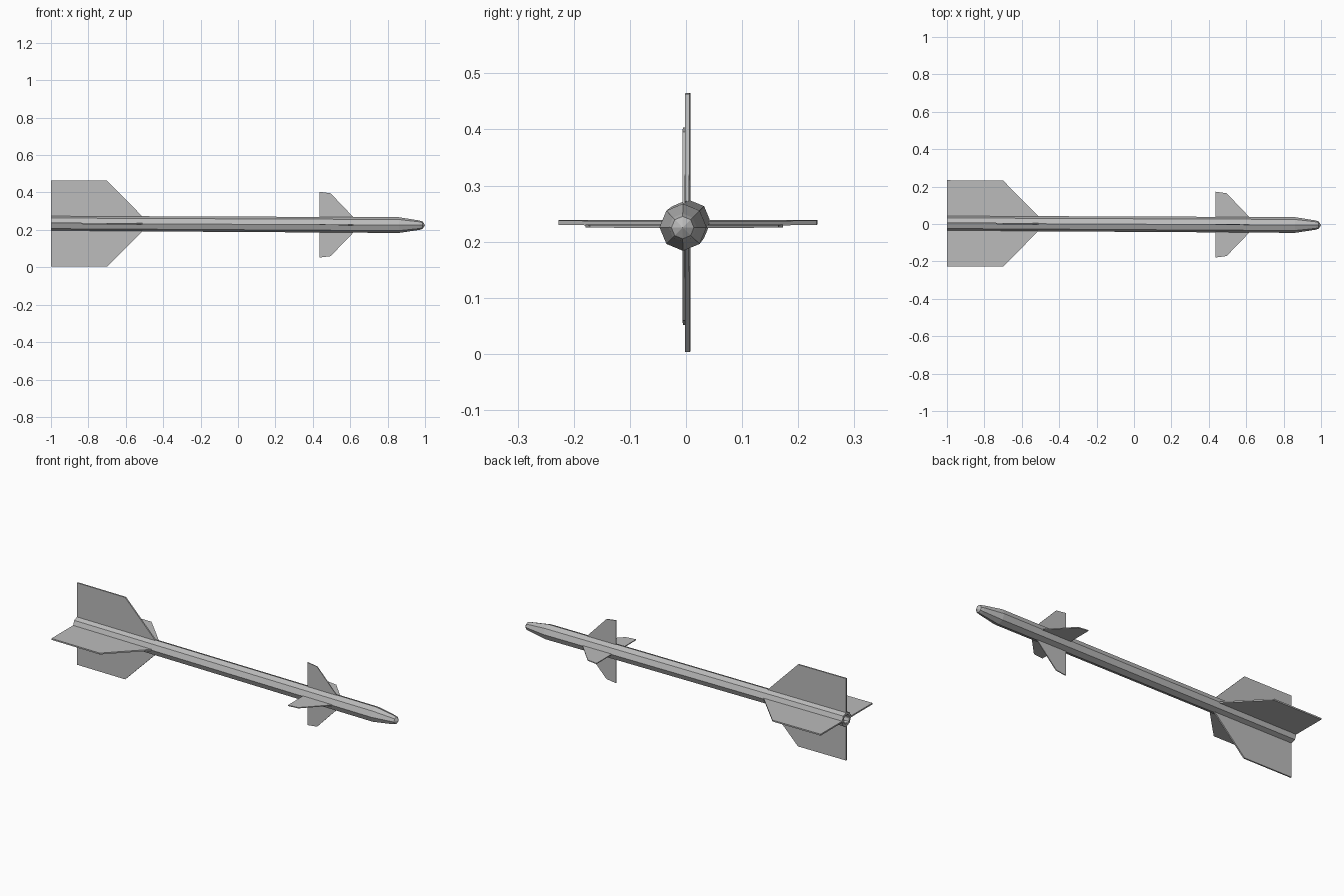
import bpy, bmesh, math
from mathutils import Matrix, Vector

if "Cube" in bpy.data.objects:
    bpy.data.objects.remove(bpy.data.objects["Cube"], do_unlink=True)

grey = bpy.data.materials.new("plain_grey")
grey.use_nodes = True
colour = (0.5, 0.5, 0.5, 1)
grey.diffuse_color = colour
grey.node_tree.nodes["Principled BSDF"].inputs["Base Color"].default_value = colour


def along_axis(p):
    """Place a point on the slightly tilted centre line."""
    return Vector((p[0], p[1] - 0.001 - 0.005 * p[0], p[2] + 0.23 - 0.005 * p[0]))


def finish(name, bm):
    bmesh.ops.recalc_face_normals(bm, faces=bm.faces)
    mesh = bpy.data.meshes.new(name)
    bm.to_mesh(mesh)
    bm.free()
    mesh.materials.append(grey)
    obj = bpy.data.objects.new(name, mesh)
    bpy.context.collection.objects.link(obj)


def tube(name, profile, sides=8):
    """Lathe (x, radius) rings along the centre line; radius 0 closes the end."""
    bm = bmesh.new()
    rings = []
    for x, r in profile:
        angles = [math.tau * i / sides for i in range(sides)] if r else [0]
        rings.append([bm.verts.new(along_axis((x, r * math.cos(a), r * math.sin(a))))
                      for a in angles])
    for a, b in zip(rings, rings[1:]):
        for i in range(sides):
            j = (i + 1) % sides
            if len(a) == 1:
                bm.faces.new((a[0], b[i], b[j]))
            elif len(b) == 1:
                bm.faces.new((a[i], a[j], b[0]))
            else:
                bm.faces.new((a[i], a[j], b[j], b[i]))
    finish(name, bm)


def fin(name, outline, thickness, angle):
    """Flat slab from an (x, distance from axis) outline, turned about the axis."""
    bm = bmesh.new()
    turn = Matrix.Rotation(angle, 3, 'X')
    a, b = [[bm.verts.new(along_axis(turn @ Vector((x, side * thickness / 2, d))))
             for x, d in outline] for side in (-1, 1)]
    bm.faces.new(a)
    bm.faces.new(b)
    for i in range(len(a)):
        j = (i + 1) % len(a)
        bm.faces.new((a[i], a[j], b[j], b[i]))
    finish(name, bm)


# Body with a recessed nozzle, tapered nose and blunt faceted tip
tube("body", [(-0.95, 0), (-0.95, 0.025), (-1, 0.027), (-1, 0.04),
              (0.86, 0.042), (0.97, 0.025), (0.987, 0.02), (1, 0)])

# Four tail fins and four smaller forward fins
tail = [(-1, 0.02), (-1, 0.23), (-0.7, 0.23), (-0.51, 0.038), (-0.51, 0.02)]
forward = [(0.435, 0.02), (0.435, 0.176), (0.495, 0.168), (0.62, 0.038), (0.62, 0.02)]
for i, side in enumerate(("top", "right", "bottom", "left")):
    fin("tail_fin_" + side, tail, 0.008, i * math.pi / 2)
    fin("forward_fin_" + side, forward, 0.005, i * math.pi / 2)
